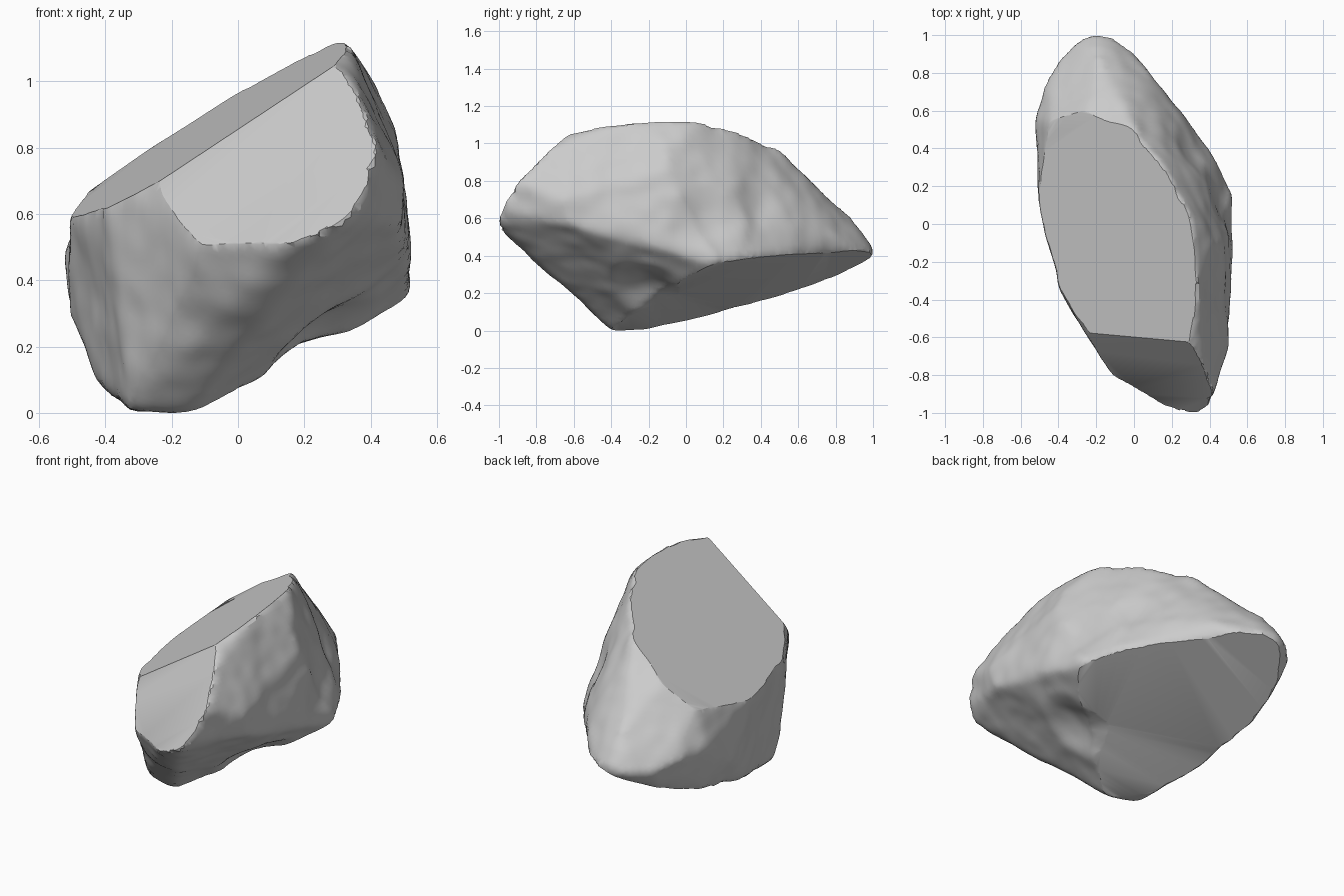
import bpy, bmesh
from mathutils import Vector, noise

cube = bpy.data.objects.get("Cube")
if cube:
    bpy.data.objects.remove(cube, do_unlink=True)


# The three broken flats, each as a height or depth over two axes
def top_flat(x, y):
    return Vector((x, y, 0.928 + 0.67 * x + 0.1 * y))


def bottom_flat(x, y):
    return Vector((x, y, 0.164 + 0.29 * x + 0.295 * y))


def front_flat(x, z):
    return Vector((x, -1.265 - 0.6 * x + 0.77 * z, z))


# Outlines of the flats
top_rim = [(-.22, -.58), (.28, -.63), (.32, -.3), (.28, .05), (.17, .25),
           (0, .48), (-.27, .58), (-.45, .54), (-.5, .1), (-.4, -.3)]
bottom_rim = [(-.14, -.38), (.05, -.26), (.3, -.07), (.51, .15), (.42, .35),
              (.19, .62), (0, .88), (-.21, 1), (-.37, .8), (-.44, .5),
              (-.4, .1), (-.33, -.15)]
front_rim = [(.35, .97), (.41, .8), (.36, .65), (.15, .52), (-.1, .52), (-.2, .62)]

# Bulges of the weathered sides between the flats
sides = [(-.43, .1, .12), (-.5, .3, .3), (-.52, .55, .48), (-.47, .75, .45),
         (-.4, .88, .42), (-.32, .96, .42), (-.22, 1, .43), (-.12, .98, .43),
         (-.2, .88, .6), (-.15, .7, .73), (.07, .8, .5), (.48, -.65, .7),
         (.46, -.1, .85), (.4, -.1, .98), (.48, -.6, .57), (.46, -.3, .48),
         (.52, .15, .41), (.37, .35, .6), (.3, -1, .58), (.15, -.8, .4),
         (0, -.6, .22), (-.32, -.36, .02), (-.36, -.4, .4)]

points = [top_flat(*p) for p in top_rim] + [bottom_flat(*p) for p in bottom_rim]
points += [front_flat(*p) for p in front_rim] + [Vector(p) for p in sides]

bm = bmesh.new()
for p in points:
    bm.verts.new(p)
hull = bmesh.ops.convex_hull(bm, input=bm.verts)
spare = {g for g in hull["geom_interior"] + hull["geom_unused"]
         if isinstance(g, bmesh.types.BMVert)}
bmesh.ops.delete(bm, geom=list(spare), context="VERTS")
mesh = bpy.data.meshes.new("rock")
bm.to_mesh(mesh)
bm.free()
rock = bpy.data.objects.new("rock", mesh)
bpy.context.collection.objects.link(rock)
bpy.context.view_layer.objects.active = rock
rock.select_set(True)

# Even out the skin and round it off
remesh = rock.modifiers.new("skin", "REMESH")
remesh.mode = "VOXEL"
remesh.voxel_size = 0.025
soften = rock.modifiers.new("soften", "SMOOTH")
soften.factor = 0.5
soften.iterations = 4
for name in ("skin", "soften"):
    bpy.ops.object.modifier_apply(modifier=name)

bm = bmesh.new()
bm.from_mesh(mesh)
bm.normal_update()

# Swell the skin past the flats, roughen it, and sink the hollows
# (centre, radius, depth)
hollows = [((.22, -.2, .26), .24, .06), ((.48, .12, .58), .24, .055),
           ((.34, .38, .62), .22, .03)]
shifts = []
for v in bm.verts:
    push = 0.01 + 0.012 * noise.noise(v.co * 4) + 0.006 * noise.noise(v.co * 10)
    for centre, radius, depth in hollows:
        t = (v.co - Vector(centre)).length / radius
        push -= depth * max(0, 1 - t * t) ** 2
    shifts.append(v.normal * push)
for v, shift in zip(bm.verts, shifts):
    v.co += shift

# Slice the flats so their rims are crisp
cuts = [(top_flat(0, 0), Vector((-.67, -.1, 1))),
        (bottom_flat(0, 0), Vector((.29, .295, -1))),
        (front_flat(0, .7), Vector((-.6, -1, .77)))]
for point, normal in cuts:
    normal.normalize()
    cut = bmesh.ops.bisect_plane(bm, geom=bm.verts[:] + bm.edges[:] + bm.faces[:],
                                 plane_co=point - normal * 0.004, plane_no=normal,
                                 clear_outer=True)
    rim = [g for g in cut["geom_cut"] if isinstance(g, bmesh.types.BMEdge)]
    bmesh.ops.holes_fill(bm, edges=rim, sides=0)
bmesh.ops.triangulate(bm, faces=[f for f in bm.faces if len(f.verts) > 4])
bmesh.ops.recalc_face_normals(bm, faces=bm.faces)

# Rest on the ground, centred
low = Vector([min(v.co[i] for v in bm.verts) for i in range(3)])
high = Vector([max(v.co[i] for v in bm.verts) for i in range(3)])
centre = (low + high) / 2
bmesh.ops.translate(bm, verts=bm.verts, vec=(-centre.x, -centre.y, -low.z))
bm.to_mesh(mesh)
bm.free()

stone = bpy.data.materials.new("grey_stone")
stone.use_nodes = True
colour = (0.6, 0.6, 0.6, 1)
stone.diffuse_color = colour
stone.node_tree.nodes["Principled BSDF"].inputs["Base Color"].default_value = colour
mesh.materials.clear()
mesh.materials.append(stone)
bpy.ops.object.shade_smooth_by_angle(angle=0.5)
